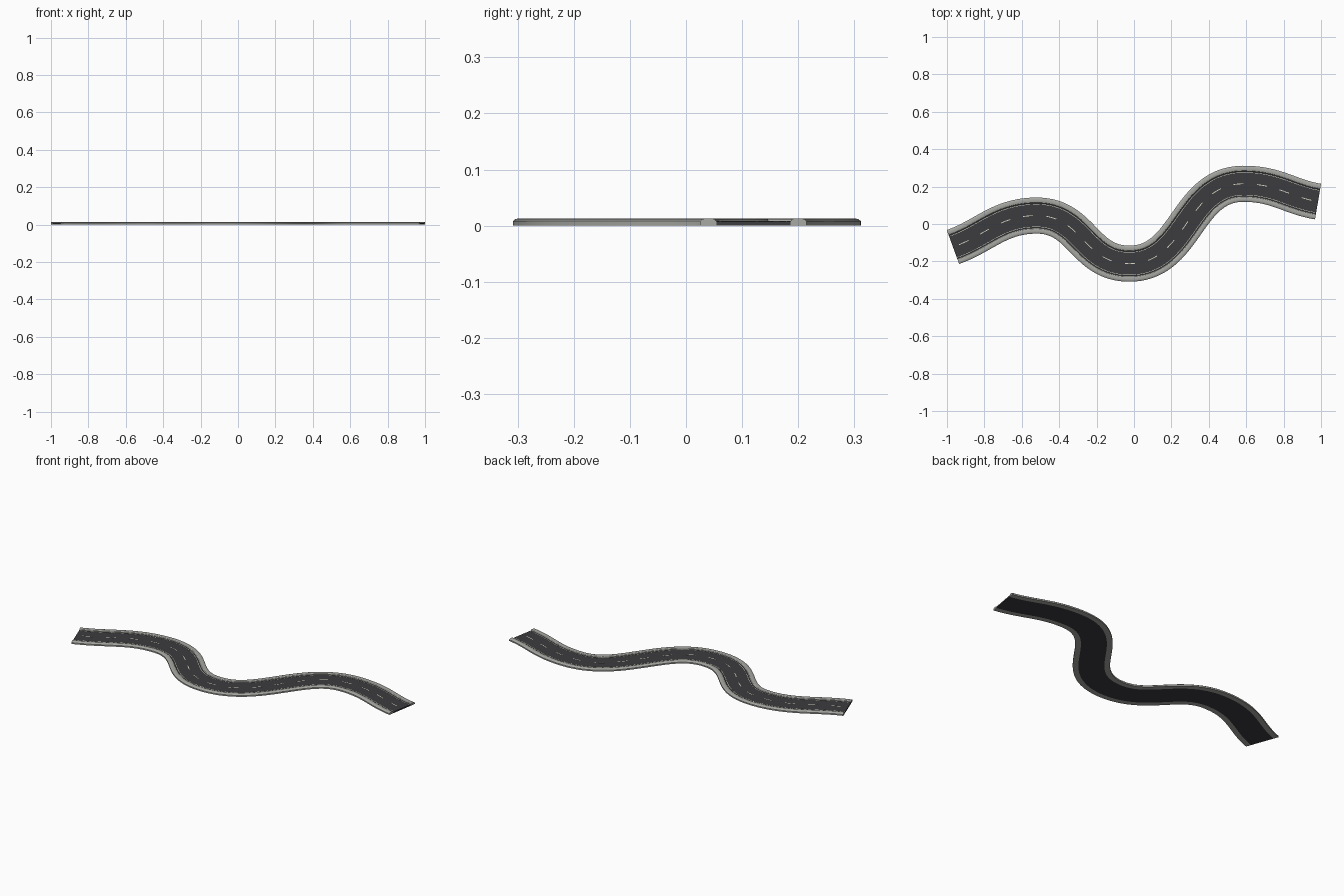
import bpy, bmesh
from mathutils import Vector
from mathutils.geometry import interpolate_bezier

if "Cube" in bpy.data.objects:
    bpy.data.objects.remove(bpy.data.objects["Cube"])

HALF = 0.0965      # half of the full width
ROAD = 0.067       # half of the asphalt width
TOP = 0.0075       # asphalt surface height


def material(name, rgb):
    m = bpy.data.materials.new(name)
    m.diffuse_color = (*rgb, 1)
    m.use_nodes = True
    m.node_tree.nodes["Principled BSDF"].inputs["Base Color"].default_value = m.diffuse_color
    return m


asphalt = material("asphalt", (0.045, 0.045, 0.05))
concrete = material("concrete", (0.38, 0.38, 0.36))
paint = material("paint", (0.75, 0.73, 0.6))

# Centre line: point, handle in, handle out
knots = [((-0.968, -0.123), (0, 0), (0.17, 0.06)),
         ((-0.52, 0.045), (-0.2, 0), (0.245, 0)),
         ((-0.025, -0.212), (-0.245, 0), (0.31, 0)),
         ((0.585, 0.215), (-0.31, 0), (0.18, 0)),
         ((0.984, 0.12), (-0.15, 0.024), (0, 0))]
raw = []
for (a, _, ha), (b, hb, _) in zip(knots, knots[1:]):
    a, b = Vector(a), Vector(b)
    seg = interpolate_bezier(a, a + Vector(ha), b + Vector(hb), b, 80)
    raw += seg if not raw else seg[1:]
raw = [Vector((p[0], p[1])) for p in raw]
dist = [0.0]
for p, q in zip(raw, raw[1:]):
    dist.append(dist[-1] + (q - p).length)
LENGTH = dist[-1]


def frame_at(s):
    """Position and left-hand normal at distance s along the centre line."""
    i = 0
    while i < len(dist) - 2 and dist[i + 1] < s:
        i += 1
    t = (s - dist[i]) / (dist[i + 1] - dist[i])
    d = (raw[min(i + 2, len(raw) - 1)] - raw[max(i - 1, 0)]).normalized()
    return raw[i].lerp(raw[i + 1], t), Vector((-d.y, d.x))


def sweep(name, profile, mat, spans, steps):
    """Sweep a closed (offset, z) profile along one or more path spans."""
    bm = bmesh.new()
    for s0, s1 in spans:
        rings = []
        for k in range(steps + 1):
            c, n = frame_at(s0 + (s1 - s0) * k / steps)
            rings.append([bm.verts.new((*(c + n * o), z)) for o, z in profile])
        m = len(profile)
        for r, q in zip(rings, rings[1:]):
            for j in range(m):
                bm.faces.new((r[j], r[(j + 1) % m], q[(j + 1) % m], q[j]))
        bm.faces.new(rings[0])
        bm.faces.new(rings[-1])
    bmesh.ops.recalc_face_normals(bm, faces=bm.faces)
    mesh = bpy.data.meshes.new(name)
    bm.to_mesh(mesh)
    bm.free()
    mesh.materials.append(mat)
    ob = bpy.data.objects.new(name, mesh)
    bpy.context.collection.objects.link(ob)
    bpy.ops.object.select_all(action='DESELECT')
    ob.select_set(True)
    bpy.context.view_layer.objects.active = ob
    bpy.ops.object.shade_smooth_by_angle()


def box(o0, o1, z0, z1):
    return [(o0, z0), (o1, z0), (o1, z1), (o0, z1)]


whole = [(0, LENGTH)]

# Asphalt slab
sweep("road_surface", box(-ROAD, ROAD, 0, TOP), asphalt, whole, 120)

# Rounded kerbs and thin edge lines on both sides
kerb = [(ROAD, 0), (HALF, 0), (HALF, 0.008), (HALF - 0.004, 0.0115),
        (HALF - 0.01, 0.013), (ROAD + 0.008, 0.013), (ROAD + 0.003, 0.0115),
        (ROAD, 0.008)]
for side, sign in (("left", 1), ("right", -1)):
    sweep(side + "_kerb", [(sign * o, z) for o, z in kerb], concrete, whole, 120)
    line = box(ROAD - 0.008, ROAD - 0.006, TOP - 0.001, TOP + 0.0005)
    sweep(side + "_edge_line", [(sign * o, z) for o, z in line], paint, whole, 120)

# Dashed centre line
COUNT = 18
pitch = LENGTH / COUNT
dashes = [((i + 0.5) * pitch - 0.027, (i + 0.5) * pitch + 0.027) for i in range(COUNT)]
sweep("centre_dashes", box(-0.002, 0.002, TOP - 0.001, TOP + 0.0005), paint, dashes, 5)
